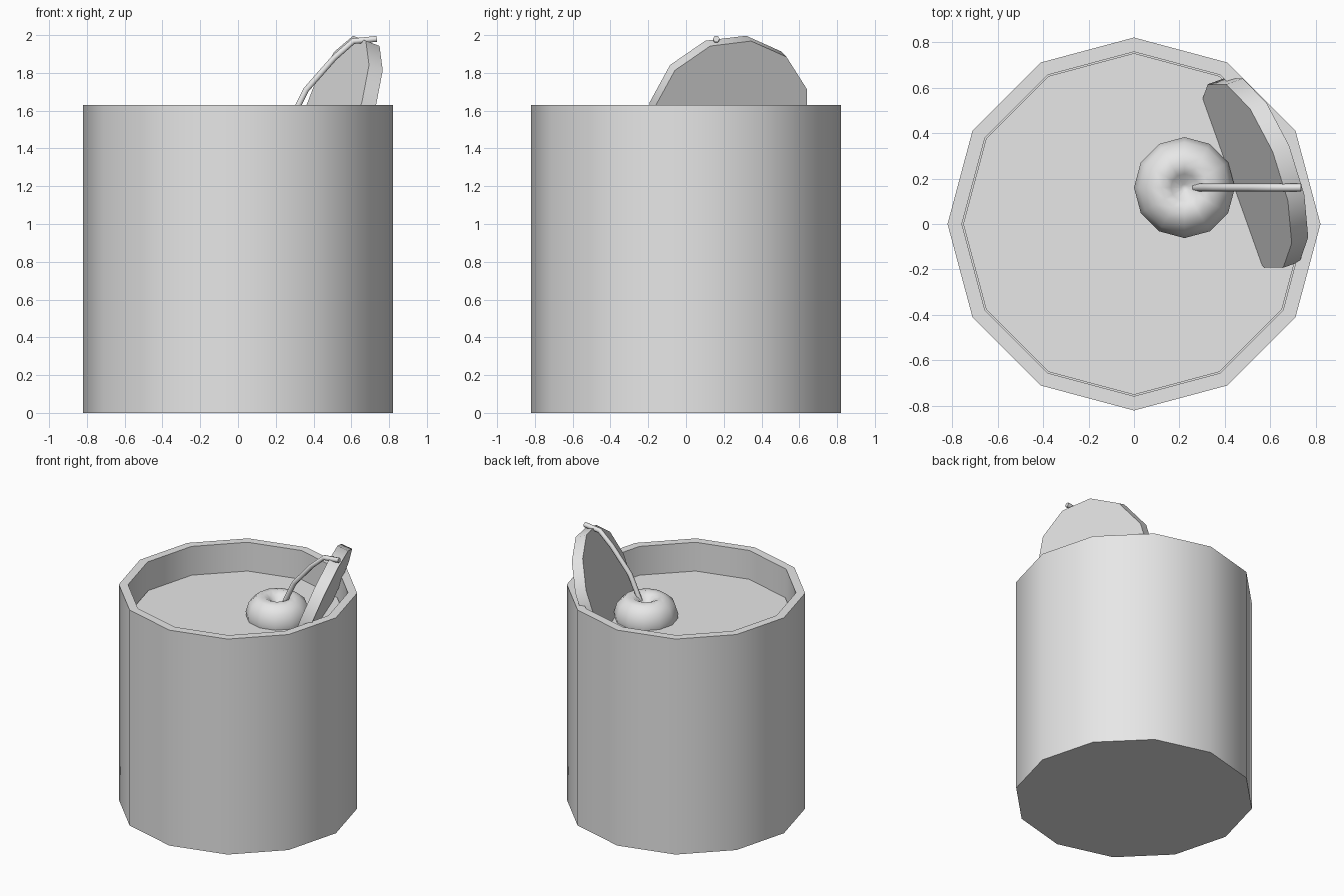
import bpy
import bmesh
from math import cos, sin, tau, radians
from mathutils import Vector

SIDES = 12

cube = bpy.data.objects.get("Cube")
if cube:
    bpy.data.objects.remove(cube, do_unlink=True)

# One plain grey for everything
grey = bpy.data.materials.new("light_grey")
grey.use_nodes = True
grey.diffuse_color = (0.8, 0.8, 0.8, 1)
grey.node_tree.nodes["Principled BSDF"].inputs["Base Color"].default_value = (0.8, 0.8, 0.8, 1)


def add_object(name, data):
    obj = bpy.data.objects.new(name, data)
    bpy.context.collection.objects.link(obj)
    data.materials.append(grey)
    return obj


def finish(name, bm, angle):
    bmesh.ops.recalc_face_normals(bm, faces=bm.faces)
    mesh = bpy.data.meshes.new(name)
    bm.to_mesh(mesh)
    bm.free()
    obj = add_object(name, mesh)
    bpy.ops.object.select_all(action="DESELECT")
    obj.select_set(True)
    bpy.context.view_layer.objects.active = obj
    bpy.ops.object.shade_smooth_by_angle(angle=radians(angle))
    return obj


def lathe(name, profile, center=(0, 0, 0), angle=40):
    """Revolve (radius, height) points around z, closing both ends."""
    bm = bmesh.new()
    rings = []
    for r, z in profile:
        ring = [bm.verts.new((center[0] + r * cos(tau * i / SIDES),
                              center[1] + r * sin(tau * i / SIDES),
                              center[2] + z)) for i in range(SIDES)]
        rings.append(ring)
    for a, b in zip(rings, rings[1:]):
        for i in range(SIDES):
            j = (i + 1) % SIDES
            bm.faces.new((a[i], a[j], b[j], b[i]))
    bm.faces.new(rings[0])
    bm.faces.new(rings[-1])
    return finish(name, bm, angle)


# Tumbler with a thick wall and base
lathe("glass", [(0.82, 0), (0.82, 1.63), (0.757, 1.63), (0.757, 0.06)])

# Drink filling the tumbler
lathe("drink", [(0.751, 0.065), (0.751, 1.415)])

# Cherry with a dimple on top, half sunk in the drink
lathe("cherry",
      [(0.02, -0.2), (0.11, -0.18), (0.18, -0.12), (0.215, -0.04), (0.222, 0.02),
       (0.2, 0.09), (0.15, 0.135), (0.1, 0.145), (0.06, 0.125), (0.015, 0.08)],
      center=(0.222, 0.16, 1.43), angle=80)

# Bent cherry stem
curve = bpy.data.curves.new("cherry_stem", "CURVE")
curve.dimensions = "3D"
curve.bevel_depth = 0.018
curve.bevel_resolution = 1
curve.use_fill_caps = True
path = [(0.26, 1.5), (0.32, 1.63), (0.36, 1.71), (0.51, 1.88), (0.61, 1.968), (0.735, 1.98)]
spline = curve.splines.new("POLY")
spline.points.add(len(path) - 1)
for point, (x, z) in zip(spline.points, path):
    point.co = (x, 0.16, z, 1)
add_object("cherry_stem", curve)

# Fruit slice: a thick twelve-sided disc leaning outward against the wall
normal = Vector((-0.88, -0.315, 0.34)).normalized()
across = Vector((-0.335, 0.94, 0)).normalized()
up = normal.cross(across)
if up.z < 0:
    up = -up
middle = Vector((0.49, 0.211, 1.587))
bm = bmesh.new()
rims = []
for depth in (0, 0.082):
    rims.append([bm.verts.new(middle - normal * depth + 0.44 * (
        across * cos(tau * i / SIDES + radians(22)) + up * sin(tau * i / SIDES + radians(22))))
        for i in range(SIDES)])
    bm.faces.new(rims[-1])
for i in range(SIDES):
    j = (i + 1) % SIDES
    bm.faces.new((rims[0][i], rims[0][j], rims[1][j], rims[1][i]))
finish("fruit_slice", bm, 40)
